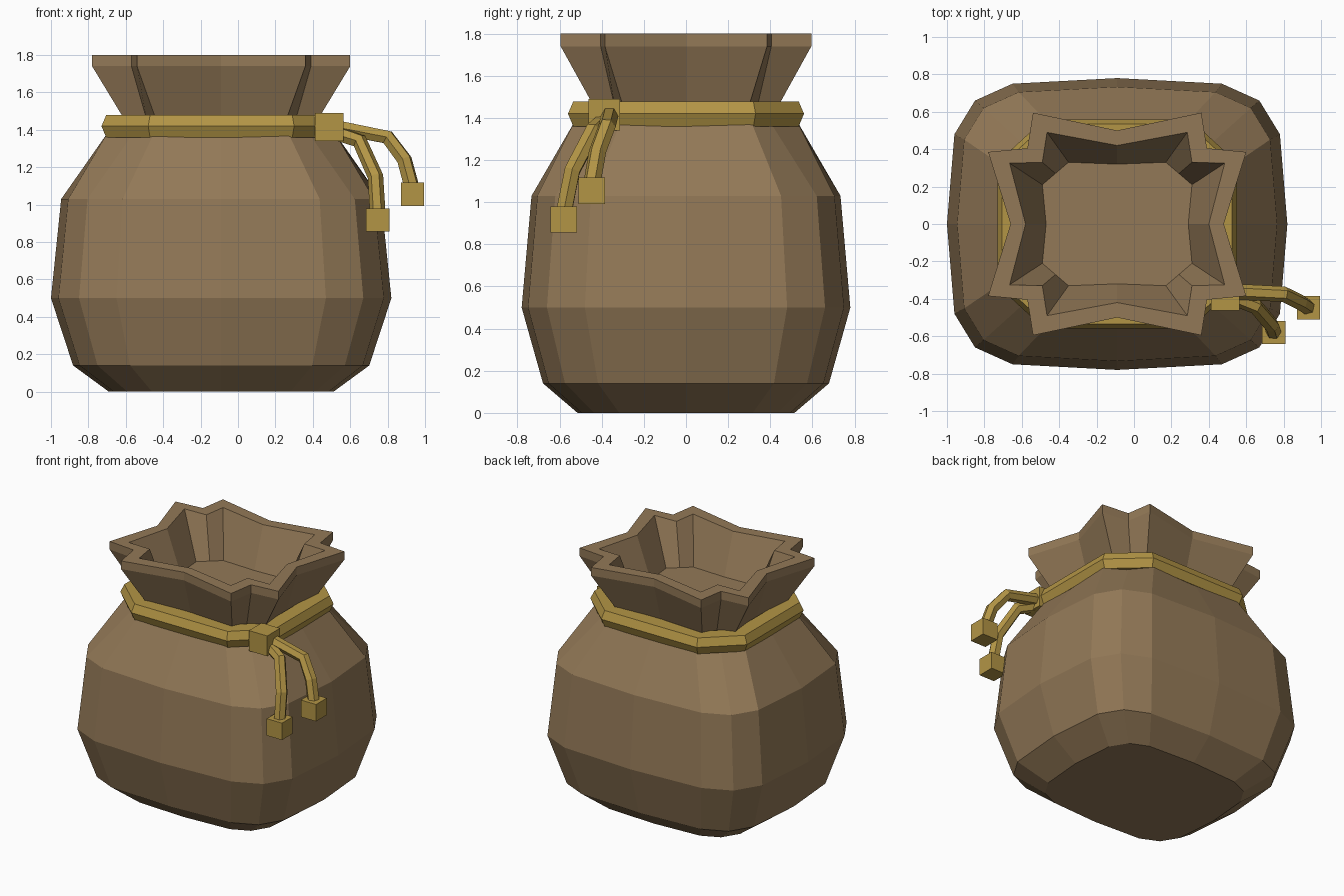
import bpy, bmesh
from mathutils import Vector

if "Cube" in bpy.data.objects:
    bpy.data.objects.remove(bpy.data.objects["Cube"])

CX = -0.09  # bag axis


def material(name, color):
    m = bpy.data.materials.new(name)
    m.diffuse_color = (*color, 1)
    m.use_nodes = True
    m.node_tree.nodes["Principled BSDF"].inputs["Base Color"].default_value = m.diffuse_color
    return m


CLOTH = material("brown_cloth", (0.29, 0.19, 0.095))
CORD = material("gold_cord", (0.45, 0.30, 0.06))


def ring(z, quad):
    """Mirror one quadrant (from +x axis to +y axis) into a full loop."""
    q1 = list(quad)
    q2 = [(-x, y) for x, y in reversed(quad)]
    pts = q1 + q2
    pts += [(-x, -y) for x, y in pts]
    loop = []
    for p in pts:
        if not loop or (Vector(p) - Vector(loop[-1])).length > 1e-5:
            loop.append(p)
    if (Vector(loop[0]) - Vector(loop[-1])).length < 1e-5:
        loop.pop()
    return [(x + CX, y, z) for x, y in loop]


def loft(name, rings, mat, closed=False):
    bm = bmesh.new()
    loops = [[bm.verts.new(p) for p in r] for r in rings]
    n = len(loops[0])
    pairs = list(zip(loops, loops[1:]))
    if closed:
        pairs.append((loops[-1], loops[0]))
    else:
        bm.faces.new(loops[0][::-1])
        bm.faces.new(loops[-1])
    for a, b in pairs:
        for i in range(n):
            j = (i + 1) % n
            bm.faces.new((a[i], a[j], b[j], b[i]))
    bmesh.ops.recalc_face_normals(bm, faces=bm.faces)
    me = bpy.data.meshes.new(name)
    bm.to_mesh(me)
    bm.free()
    ob = bpy.data.objects.new(name, me)
    bpy.context.collection.objects.link(ob)
    me.materials.append(mat)
    return ob


def block(name, center, size, mat):
    bpy.ops.mesh.primitive_cube_add(size=size, location=center)
    ob = bpy.context.object
    ob.name = name
    ob.data.materials.append(mat)


def strand(name, pts, mat):
    cu = bpy.data.curves.new(name, 'CURVE')
    cu.dimensions = '3D'
    cu.bevel_depth = 0.042
    cu.bevel_resolution = 1
    cu.use_fill_caps = True
    sp = cu.splines.new('POLY')
    sp.points.add(len(pts) - 1)
    for p, co in zip(sp.points, pts):
        p.co = (*co, 1)
    sp.use_smooth = False
    cu.materials.append(mat)
    ob = bpy.data.objects.new(name, cu)
    bpy.context.collection.objects.link(ob)
    bpy.ops.object.select_all(action='DESELECT')
    ob.select_set(True)
    bpy.context.view_layer.objects.active = ob
    bpy.ops.object.convert(target='MESH')


# Sack: rounded-square belly, pinched neck, star-shaped flared mouth
belly = [(0.91, 0), (0.87, 0.48), (0.76, 0.66), (0.56, 0.75), (0, 0.78)]
rings = [ring(z, [(x * s, y * s) for x, y in belly])
         for z, s in [(0, 0.66), (0.14, 0.87), (0.5, 1), (1.03, 0.94)]]
rings += [ring(z, q) for z, q in [
    (1.38, [(0.60, 0), (0.61, 0.31), (0.47, 0.40), (0.36, 0.53), (0, 0.52)]),
    (1.46, [(0.49, 0), (0.52, 0.30), (0.40, 0.34), (0.35, 0.44), (0, 0.42)]),
    (1.74, [(0.57, 0), (0.69, 0.385), (0.48, 0.405), (0.45, 0.595), (0, 0.50)]),
    (1.80, [(0.57, 0), (0.69, 0.385), (0.48, 0.405), (0.45, 0.595), (0, 0.50)]),
    (1.80, [(0.49, 0), (0.575, 0.325), (0.40, 0.33), (0.375, 0.49), (0, 0.42)]),
    (1.50, [(0.38, 0), (0.40, 0.21), (0.33, 0.27), (0.26, 0.33), (0, 0.32)])]]
loft("sack", rings, CLOTH)

# Cord tied round the neck: octagonal loop with a pointed outer section
section = [(0, 1.42), (0.025, 1.478), (0.13, 1.478), (0.13, 1.36), (0.025, 1.36)]
loft("neck_cord", [ring(z, [(0.64 - d, 0.33 - d * 0.4), (0.39 - d * 0.4, 0.56 - d)])
                   for d, z in section], CORD, closed=True)

# Knot, two hanging strands and their end beads
block("knot", (0.488, -0.388, 1.415), 0.15, CORD)
strand("long_strand", [(0.50, -0.38, 1.39), (0.65, -0.44, 1.34),
                       (0.735, -0.54, 1.15), (0.747, -0.58, 0.95)], CORD)
block("long_strand_bead", (0.747, -0.58, 0.918), 0.125, CORD)
strand("short_strand", [(0.50, -0.36, 1.42), (0.80, -0.375, 1.36),
                        (0.89, -0.42, 1.24), (0.933, -0.448, 1.08)], CORD)
block("short_strand_bead", (0.933, -0.448, 1.055), 0.125, CORD)
